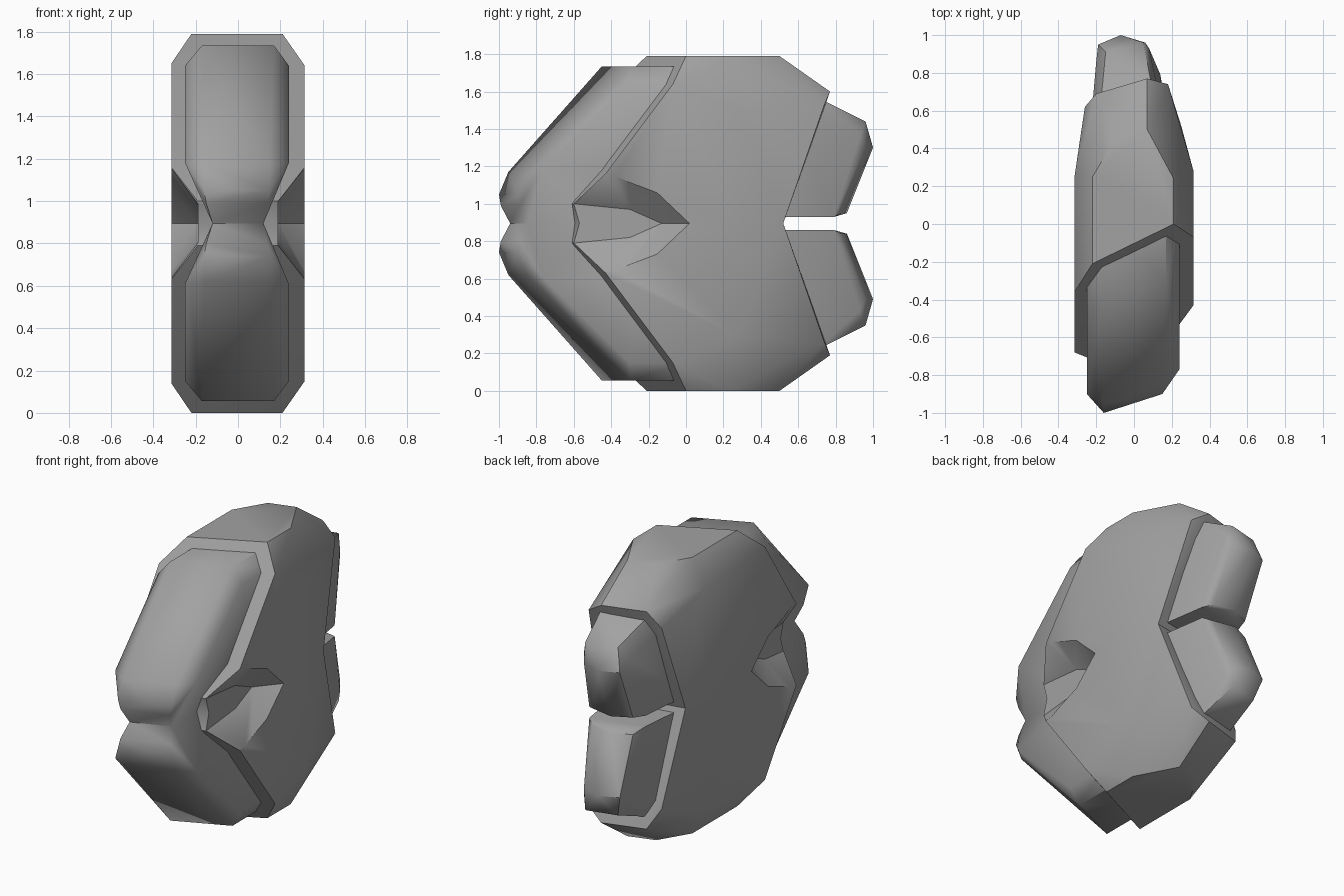
import bpy, bmesh
from mathutils import Vector
from math import radians

cube = bpy.data.objects.get("Cube")
if cube:
    bpy.data.objects.remove(cube, do_unlink=True)

MID = 0.895  # height of the mirror seam

grey = bpy.data.materials.new("matte_grey")
grey.use_nodes = True
grey.diffuse_color = (0.36, 0.36, 0.36, 1)
shader = next(n for n in grey.node_tree.nodes if n.type == "BSDF_PRINCIPLED")
shader.inputs["Base Color"].default_value = grey.diffuse_color
shader.inputs["Roughness"].default_value = 0.7


def apply_modifier(obj, modifier):
    bpy.ops.object.select_all(action="DESELECT")
    obj.select_set(True)
    bpy.context.view_layer.objects.active = obj
    bpy.ops.object.modifier_apply(modifier=modifier.name)


def mirrored_shell(name, points, angle, cutters=()):
    """Faceted convex upper half, mirrored down across the seam, then cut."""
    bm = bmesh.new()
    for x, y, z in points:
        bm.verts.new(Vector((x, y, z - MID)))
    hull = bmesh.ops.convex_hull(bm, input=bm.verts[:])
    unused = [v for v in hull["geom_interior"] if isinstance(v, bmesh.types.BMVert)]
    bmesh.ops.delete(bm, geom=unused, context="VERTS")
    # open the hidden seam face so that both halves join
    seam = [f for f in bm.faces if all(abs(v.co.z) < 1e-4 for v in f.verts)]
    bmesh.ops.delete(bm, geom=seam, context="FACES")
    bmesh.ops.dissolve_limit(bm, angle_limit=radians(2), verts=bm.verts[:], edges=bm.edges[:])
    bmesh.ops.recalc_face_normals(bm, faces=bm.faces[:])
    mesh = bpy.data.meshes.new(name)
    bm.to_mesh(mesh)
    bm.free()
    mesh.materials.append(grey)
    obj = bpy.data.objects.new(name, mesh)
    obj.location.z = MID
    bpy.context.collection.objects.link(obj)
    mirror = obj.modifiers.new("Mirror", "MIRROR")
    mirror.use_axis = (False, False, True)
    apply_modifier(obj, mirror)
    for cutter in cutters:
        cut = obj.modifiers.new("Cut", "BOOLEAN")
        cut.operation = "DIFFERENCE"
        cut.solver = "EXACT"
        cut.object = cutter
        apply_modifier(obj, cut)
        bpy.data.objects.remove(cutter, do_unlink=True)
    bpy.ops.object.shade_smooth_by_angle(angle=radians(angle))
    return obj


# Waist notches: wedges cut into both flanks, further forward on the right
notch = [
    (.4, -1.2, 1.27), (.19, -1.2, 1.0), (.19, -1.2, MID),
    (.4, -.43, 1.27), (.4, -.17, 1.17), (.4, .12, MID),
    (.19, -.6, 1.0), (.19, -.3, .97), (.19, -.13, MID),
]
notches = [
    mirrored_shell("left_notch", notch, 36),
    mirrored_shell("right_notch", [(-x, y - .24, z) for x, y, z in notch], 36),
]

# Main body: thick core with chamfered corners
mirrored_shell("main_body", [
    (-.22, -.21, 1.79), (.21, 0, 1.79), (.21, .24, 1.79),
    (-.22, .25, 1.79), (-.1, .45, 1.79), (.07, .5, 1.79),
    (-.315, -.36, 1.65), (.315, -.07, 1.64), (-.315, .25, 1.62), (.315, .28, 1.5),
    (-.315, -.68, 1.16), (.315, -.43, 1.16),
    (-.19, -.73, 1.0), (.19, -.6, 1.0), (-.19, -.7, MID), (.19, -.57, MID),
    (-.315, -.66, MID), (.315, -.4, MID),
    (-.315, .25, MID), (-.29, .42, MID), (.315, .25, MID), (.25, .52, MID),
    (-.26, .62, 1.48), (-.2, .69, 1.6), (.07, .77, 1.6), (.18, .74, 1.53),
], 40, notches)

# Front panel: skewed, chamfered shield pinched at the waist
mirrored_shell("front_panel", [
    (-.17, 0, 1.735), (.17, .1, 1.735), (-.17, -.45, 1.735), (.17, -.3, 1.735),
    (-.25, -.2, 1.64), (.24, 0, 1.64), (-.25, -.46, 1.64), (.24, -.3, 1.64),
    (-.25, -.4, 1.18), (.24, -.2, 1.18), (-.25, -.9, 1.18), (.24, -.77, 1.18),
    (-.16, -.95, 1.17), (.15, -.85, 1.17), (-.16, -1, 1.05), (.15, -.9, 1.05),
    (-.15, -.99, .99), (.14, -.89, .99),
    (-.12, -.94, MID), (.12, -.85, MID), (-.12, -.4, MID), (.12, -.4, MID),
], 50)

# Rear blocks: a pair of tapered pads with a narrow gap between them
mirrored_shell("rear_block", [
    (-.24, .4, 1.5), (.17, .5, 1.5), (-.24, .3, .93), (.2, .4, .93),
    (-.18, .6, 1.56), (.1, .7, 1.57), (-.15, .91, 1.44), (.05, .96, 1.44),
    (-.2, .86, 1.36), (.08, .93, 1.36), (-.2, .7, .93), (.14, .79, .93),
    (-.19, .95, 1.3), (-.07, 1, 1.3), (.06, .96, 1.3),
    (-.18, .8, .95), (-.06, .86, .95), (.09, .83, .95),
], 40)
